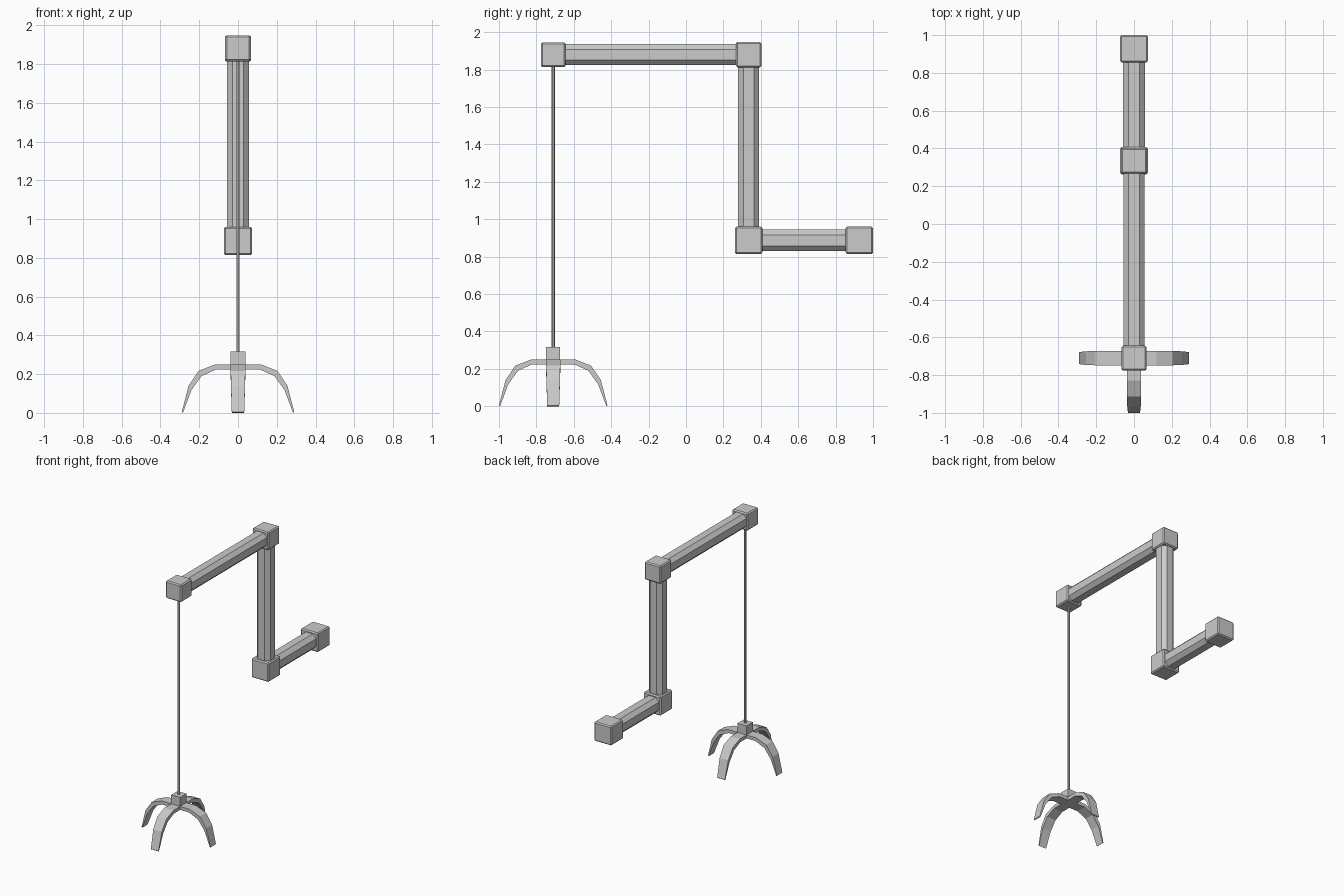
import bpy, bmesh
from math import pi
from mathutils import Matrix, Vector

if "Cube" in bpy.data.objects:
    bpy.data.objects.remove(bpy.data.objects["Cube"])

CLAW_Y = -0.71     # claw and cable axis
POST_Y = 0.335     # upright axis
TOP_Z, LOW_Z = 1.88, 0.887


def finish(name, bm):
    bmesh.ops.recalc_face_normals(bm, faces=bm.faces)
    me = bpy.data.meshes.new(name)
    bm.to_mesh(me)
    bm.free()
    ob = bpy.data.objects.new(name, me)
    bpy.context.collection.objects.link(ob)
    return ob


def block(name, centre, size, bevel=0.0):
    bm = bmesh.new()
    bmesh.ops.create_cube(bm, size=1, matrix=Matrix.Translation(centre) @ Matrix.Diagonal((*size, 1)))
    if bevel:
        bmesh.ops.bevel(bm, geom=bm.edges[:], offset=bevel, segments=1, affect='EDGES')
    return finish(name, bm)


def beam(name, start, end, half=0.056, cut=0.028):
    # square bar with chamfered long edges
    start, end = Vector(start), Vector(end)
    axis = (end - start).normalized()
    side = Vector((1, 0, 0))
    up = axis.cross(side)
    h, c = half, half - cut
    section = [(h, -c), (h, c), (c, h), (-c, h), (-h, c), (-h, -c), (-c, -h), (c, -h)]
    bm = bmesh.new()
    face = bm.faces.new([bm.verts.new(start + side * a + up * b) for a, b in section])
    ext = bmesh.ops.extrude_face_region(bm, geom=[face], use_keep_orig=True)
    verts = [g for g in ext['geom'] if isinstance(g, bmesh.types.BMVert)]
    bmesh.ops.translate(bm, verts=verts, vec=end - start)
    return finish(name, bm)


def prong(name, angle):
    # (outer radius, outer z, inner radius, inner z, half width)
    rows = [(0.0375, 0.25, 0.0375, 0.224, 0.038),
            (0.118, 0.25, 0.113, 0.224, 0.038),
            (0.203, 0.217, 0.188, 0.190, 0.038),
            (0.255, 0.14, 0.240, 0.118, 0.036),
            (0.29, 0.005, 0.284, 0.0, 0.032)]
    bm = bmesh.new()
    rings = [[bm.verts.new(p) for p in ((ro, -w, zo), (ro, w, zo), (ri, w, zi), (ri, -w, zi))]
             for ro, zo, ri, zi, w in rows]
    for a, b in zip(rings, rings[1:]):
        for i in range(4):
            j = (i + 1) % 4
            bm.faces.new((a[i], a[j], b[j], b[i]))
    bm.faces.new(rings[0])
    bm.faces.new(rings[-1])
    bm.transform(Matrix.Translation((0, CLAW_Y, 0)) @ Matrix.Rotation(angle, 4, 'Z'))
    return finish(name, bm)


# joint blocks
for name, y, z, s in (("base_joint", 0.927, LOW_Z, 0.146), ("lower_joint", POST_Y, LOW_Z, 0.146),
                      ("upper_joint", POST_Y, TOP_Z, 0.136), ("boom_end_joint", CLAW_Y, TOP_Z, 0.132)):
    block(name, (0, y, z), (s, s, s), 0.008)

# arm beams
beam("base_beam", (0, 0.395, LOW_Z), (0, 0.865, LOW_Z), 0.058, 0.029)
beam("upright_beam", (0, POST_Y, 0.95), (0, POST_Y, 1.825))
beam("boom_beam", (0, 0.28, TOP_Z), (0, -0.655, TOP_Z))

# hanging cable
bm = bmesh.new()
bmesh.ops.create_cone(bm, cap_ends=True, segments=6, radius1=0.0085, radius2=0.0085, depth=1.51,
                      matrix=Matrix.Translation((0, CLAW_Y, 1.067)))
finish("cable", bm)

# claw hub and four prongs
block("claw_hub", (0, CLAW_Y, 0.271), (0.075, 0.075, 0.094))
for i in range(4):
    prong(f"claw_prong_{i + 1}", i * pi / 2)
